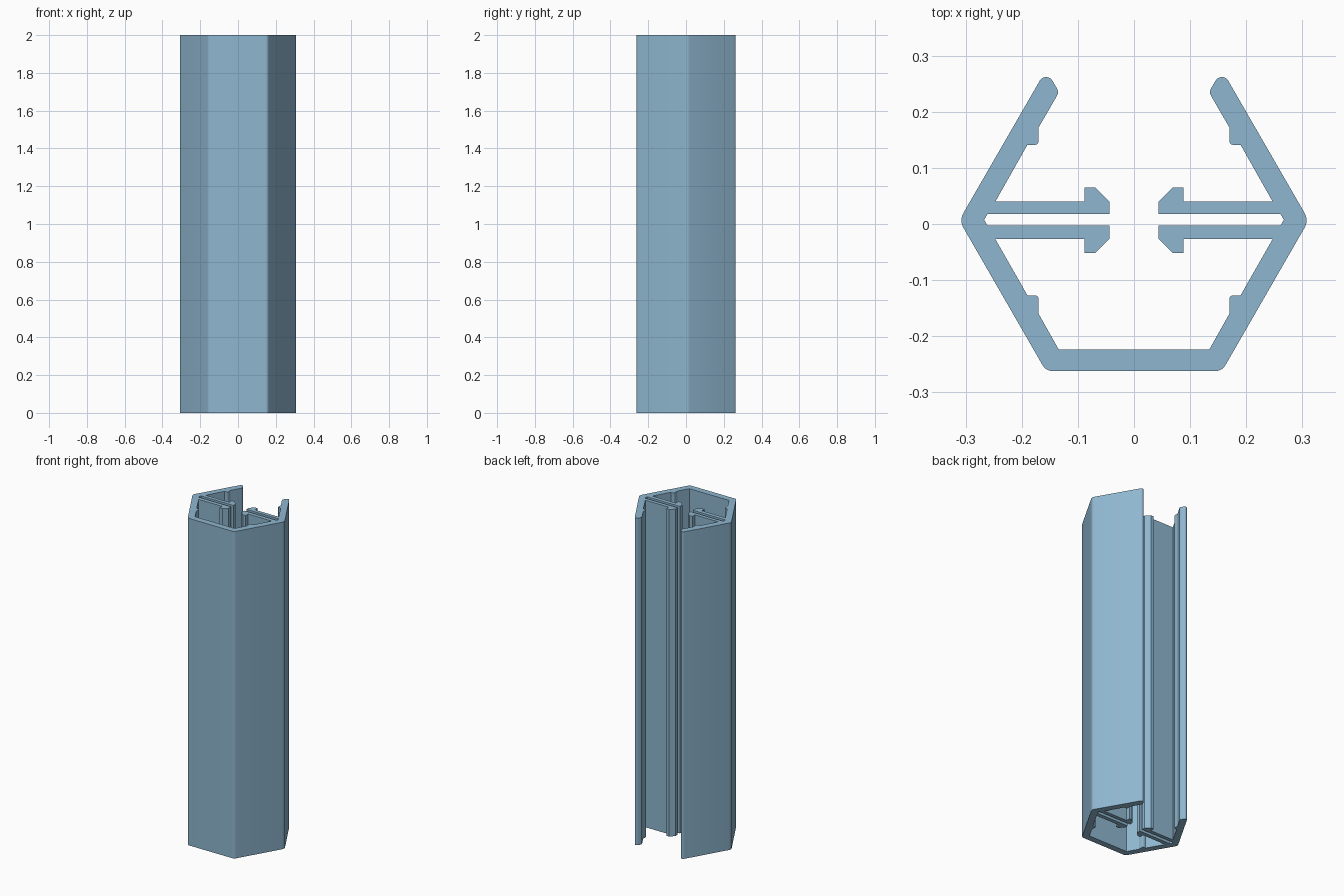
import bpy, bmesh, math
from mathutils import Vector

if "Cube" in bpy.data.objects:
    bpy.data.objects.remove(bpy.data.objects["Cube"])

HEIGHT = 2.0

# Right half of the cross-section, anticlockwise: (x, y, corner radius)
HALF = [
    # outer wall
    (0.157, -0.262, 0.02), (0.3116, 0.0065, 0.026),
    # rounded lip of the open side
    (0.1566, 0.275, 0.013), (0.1335, 0.235, 0.013),
    # upper inner rib
    (0.170, 0.172, 0), (0.170, 0.141, 0.007), (0.190, 0.141, 0), (0.247, 0.040, 0),
    # upper web with hook
    (0.088, 0.040, 0), (0.088, 0.065, 0), (0.069, 0.065, 0), (0.044, 0.040, 0),
    (0.044, 0.018, 0),
    # slot end
    (0.261, 0.018, 0), (0.267, 0.0075, 0), (0.261, -0.003, 0),
    # lower web with hook
    (0.044, -0.003, 0), (0.044, -0.027, 0), (0.069, -0.052, 0), (0.088, -0.052, 0),
    (0.088, -0.027, 0), (0.247, -0.027, 0),
    # lower inner rib and floor corner
    (0.190, -0.127, 0), (0.170, -0.127, 0.007), (0.170, -0.160, 0), (0.134, -0.224, 0),
]


def rounded(points, steps=6):
    """Replace every corner that has a radius by an arc."""
    out = []
    for i, (x, y, r) in enumerate(points):
        p = Vector((x, y))
        if not r:
            out.append(p)
            continue
        # the first point's neighbour lies across the mirror line
        before = Vector(points[i - 1][:2]) if i else Vector((-x, y))
        a = (before - p).normalized()
        b = (Vector(points[i + 1][:2]) - p).normalized()
        half = a.angle(b) / 2
        centre = p + (a + b).normalized() * (r / math.sin(half))
        start = p + a * (r / math.tan(half)) - centre
        end = p + b * (r / math.tan(half)) - centre
        sweep = math.atan2(start.x * end.y - start.y * end.x, start.dot(end))
        for k in range(steps + 1):
            t = sweep * k / steps
            c, s = math.cos(t), math.sin(t)
            out.append(centre + Vector((start.x * c - start.y * s,
                                        start.x * s + start.y * c)))
    return out


# Full closed section: right half plus its mirror image
right = rounded(HALF)
section = right + [Vector((-p.x, p.y)) for p in reversed(right)]

# Extrude the section upwards
bm = bmesh.new()
base = bm.faces.new([bm.verts.new((p.x, p.y, 0)) for p in section])
result = bmesh.ops.extrude_face_region(bm, geom=[base], use_keep_orig=True)
top = [v for v in result["geom"] if isinstance(v, bmesh.types.BMVert)]
bmesh.ops.translate(bm, verts=top, vec=(0, 0, HEIGHT))
bmesh.ops.recalc_face_normals(bm, faces=bm.faces)
mesh = bpy.data.meshes.new("hexagonal_channel")
bm.to_mesh(mesh)
bm.free()

channel = bpy.data.objects.new("hexagonal_channel", mesh)
bpy.context.collection.objects.link(channel)

# Colour
blue = bpy.data.materials.new("soft_blue")
blue.diffuse_color = (0.275, 0.474, 0.631, 1)
blue.use_nodes = True
blue.node_tree.nodes["Principled BSDF"].inputs["Base Color"].default_value = blue.diffuse_color
mesh.materials.append(blue)

# Smooth the rounded corners, keep the others sharp
bpy.context.view_layer.objects.active = channel
channel.select_set(True)
bpy.ops.object.shade_smooth_by_angle(angle=math.radians(25))
